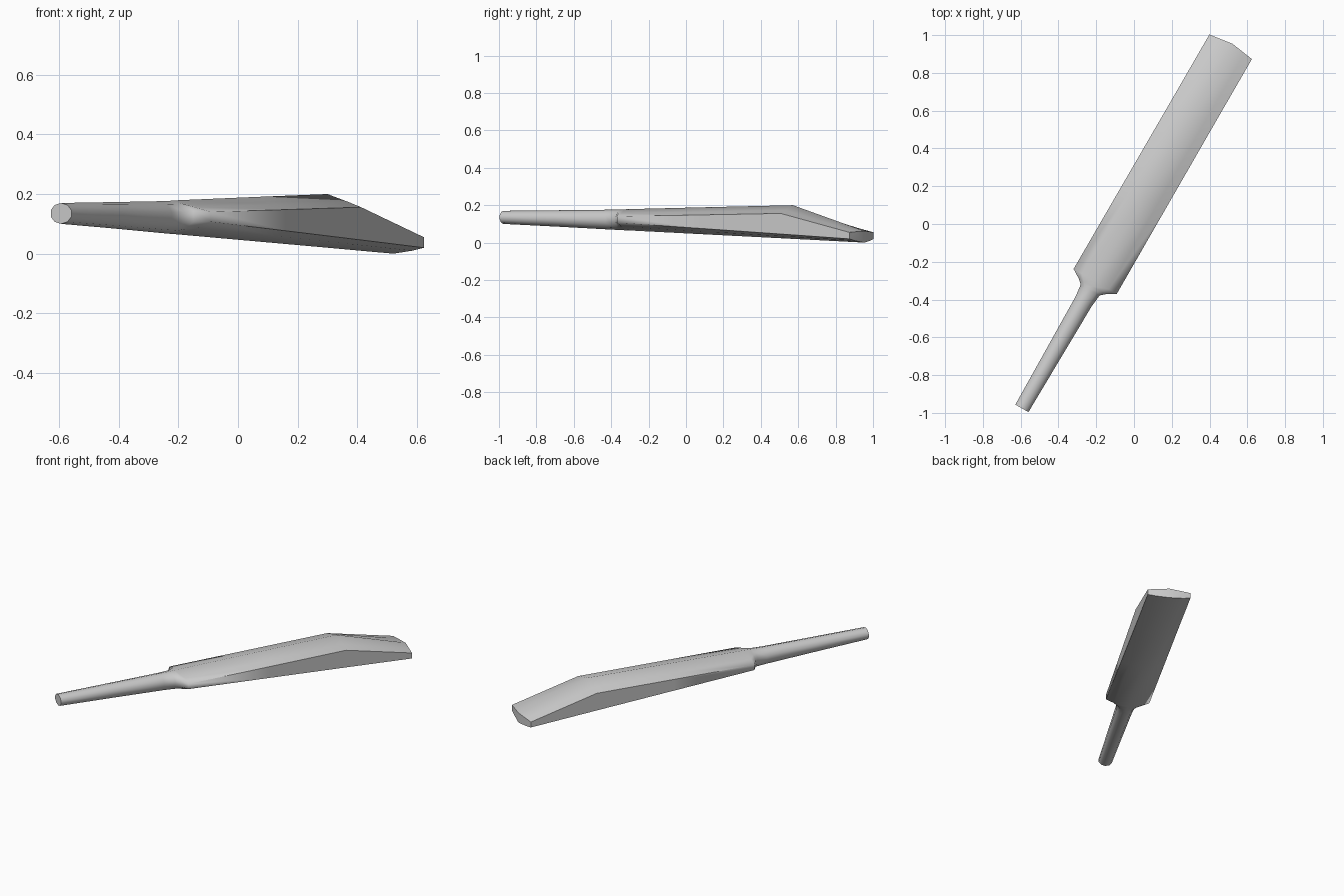
import bpy, bmesh, math
from mathutils import Vector

cube = bpy.data.objects.get("Cube")
if cube:
    bpy.data.objects.remove(cube, do_unlink=True)

# One plain grey for the whole bat
grey = bpy.data.materials.new("plain grey")
grey.use_nodes = True
colour = (0.6, 0.6, 0.6, 1)
grey.diffuse_color = colour
grey.node_tree.nodes["Principled BSDF"].inputs["Base Color"].default_value = colour

# The bat lies diagonally: along its length, and across its width
ALONG = Vector((0.5, math.sqrt(0.75), 0))
ACROSS = Vector((math.sqrt(0.75), -0.5, 0))
OFFSET = -0.026


def section(s, half, top, edge_top, edge_low, low, k_top=0.4, k_low=0.5, bow=0):
    """Ten points round the bat at distance s, symmetric about the spine."""
    side = [(0, top),
            (0.62 * half, edge_top + k_top * (top - edge_top)),
            (half, edge_top),
            (half, edge_low),
            (0.62 * half, edge_low + k_low * (low - edge_low)),
            (0, low)]
    loop = side + [(-x, z) for x, z in side[-2:0:-1]]
    return [ALONG * (s + bow * (1 - abs(x) / half)) + ACROSS * (x + OFFSET)
            + Vector((0, 0, z)) for x, z in loop]


def round_section(s, half, top, low):
    mid, rise = (top + low) / 2, 0.309 * (top - low) / 2
    return section(s, half, top, mid + rise, mid - rise, low, 0.72, 0.72)


# Handle, neck, shoulders, swell and toe
rings = [
    round_section(-1.142, 0.04, 0.17, 0.10),
    round_section(-0.80, 0.045, 0.173, 0.085),
    round_section(-0.485, 0.05, 0.176, 0.070),
    round_section(-0.418, 0.058, 0.177, 0.067),
    section(-0.397, 0.082, 0.178, 0.145, 0.107, 0.066, 0.6, 0.6),
    section(-0.366, 0.132, 0.179, 0.14, 0.107, 0.065),
    section(0.15, 0.131, 0.190, 0.148, 0.076, 0.042),
    section(0.645, 0.13, 0.20, 0.156, 0.046, 0.020),
    section(1.068, 0.13, 0.062, 0.055, 0.02, 0.0, bow=0.019),
]

bm = bmesh.new()
loops = [[bm.verts.new(p) for p in ring] for ring in rings]
for a, b in zip(loops, loops[1:]):
    for i in range(len(a)):
        j = (i + 1) % len(a)
        bm.faces.new((a[i], a[j], b[j], b[i]))
bm.faces.new(loops[0])
# Toe is closed in two halves because it is bowed
toe = loops[-1]
bm.faces.new(toe[:6])
bm.faces.new(toe[5:] + toe[:1])
bmesh.ops.recalc_face_normals(bm, faces=bm.faces)

mesh = bpy.data.meshes.new("bat")
bm.to_mesh(mesh)
bm.free()
mesh.materials.append(grey)
bat = bpy.data.objects.new("bat", mesh)
bpy.context.collection.objects.link(bat)

bpy.ops.object.select_all(action="DESELECT")
bat.select_set(True)
bpy.context.view_layer.objects.active = bat
bpy.ops.object.shade_smooth_by_angle(angle=math.radians(65))
